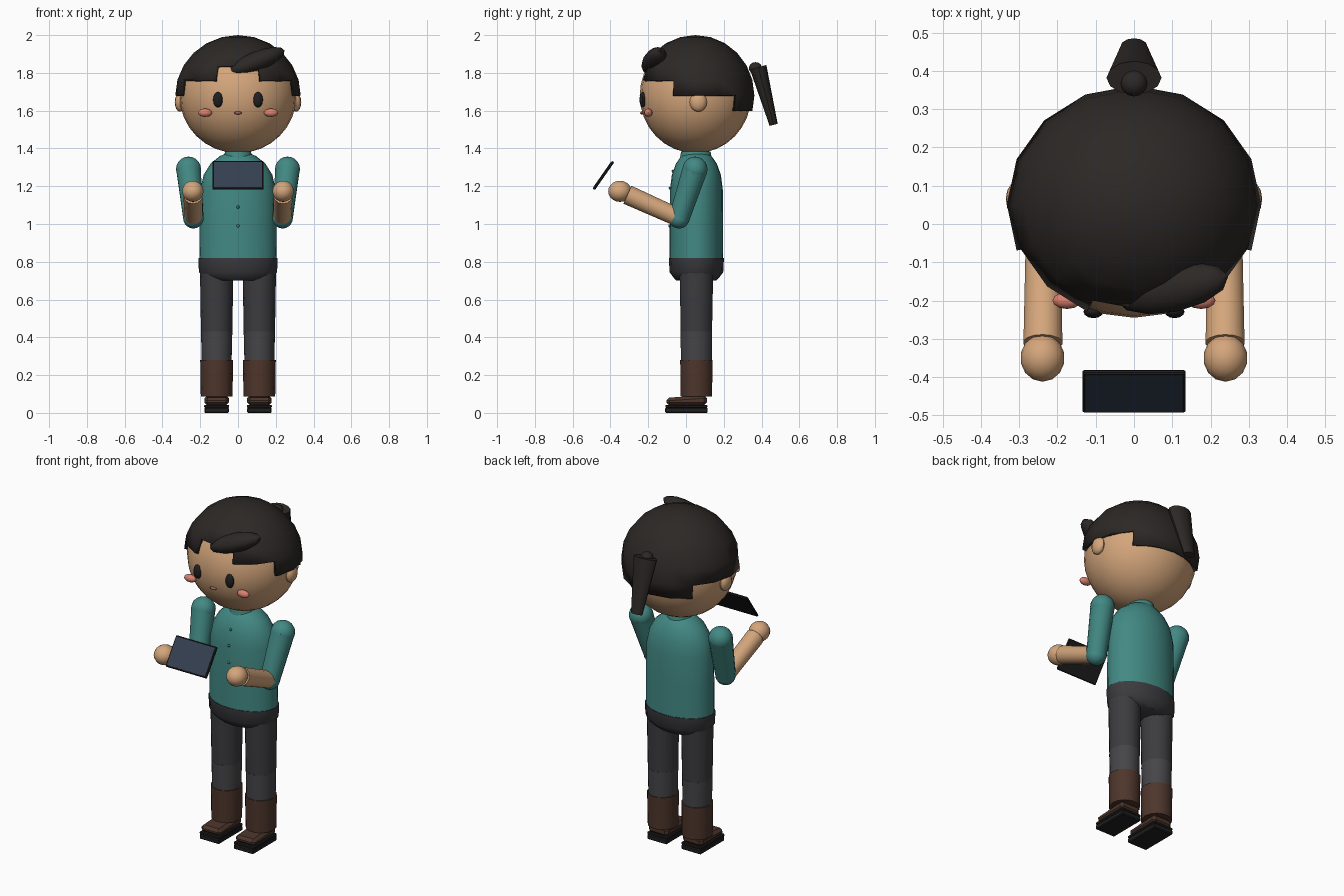
import bpy, bmesh, math
from mathutils import Vector, Matrix

if "Cube" in bpy.data.objects:
    bpy.data.objects.remove(bpy.data.objects["Cube"])


def mat(name, rgb):
    m = bpy.data.materials.new(name)
    m.diffuse_color = (*rgb, 1)
    m.use_nodes = True
    m.node_tree.nodes["Principled BSDF"].inputs["Base Color"].default_value = m.diffuse_color
    return m


SKIN = mat("skin", (0.66, 0.38, 0.20))
HAIR = mat("hair", (0.025, 0.021, 0.019))
TEAL = mat("teal", (0.055, 0.25, 0.23))
PANTS = mat("trousers", (0.045, 0.045, 0.05))
KNEE = mat("knee", (0.06, 0.06, 0.065))
BOOT = mat("boot_leather", (0.075, 0.036, 0.024))
DARK = mat("dark", (0.014, 0.014, 0.015))
BLUSH = mat("blush", (0.70, 0.22, 0.16))
LIPS = mat("lips", (0.35, 0.12, 0.08))
GLASS = mat("screen_glass", (0.035, 0.05, 0.08))


def finish(name, bm, material, angle=40):
    bmesh.ops.recalc_face_normals(bm, faces=bm.faces)
    me = bpy.data.meshes.new(name)
    bm.to_mesh(me)
    bm.free()
    ob = bpy.data.objects.new(name, me)
    bpy.context.collection.objects.link(ob)
    me.materials.append(material)
    bpy.ops.object.select_all(action='DESELECT')
    ob.select_set(True)
    bpy.context.view_layer.objects.active = ob
    if angle:
        bpy.ops.object.shade_smooth_by_angle(angle=math.radians(angle))
    return ob


def ball(name, loc, radii, material, seg=16, rings=10, rot=Matrix()):
    bm = bmesh.new()
    bmesh.ops.create_uvsphere(bm, u_segments=seg, v_segments=rings, radius=1)
    bm.transform(Matrix.Translation(loc) @ rot @ Matrix.Diagonal((*radii, 1)))
    return finish(name, bm, material)


def tube(name, a, b, ra, rb, material, seg=14, squash=(1, 1)):
    """Tapered round bar from point a to point b."""
    a, b = Vector(a), Vector(b)
    d = b - a
    bm = bmesh.new()
    bmesh.ops.create_cone(bm, cap_ends=True, segments=seg, radius1=ra, radius2=rb, depth=d.length)
    # keep the local x axis level so squash works along world x
    z = d.normalized()
    x = Vector((0, 1, 0)).cross(z) if abs(z.y) < 0.1 else Vector((1, 0, 0))
    x = (x - z * x.dot(z)).normalized()
    y = z.cross(x)
    rot = Matrix((x, y, z)).transposed().to_4x4()
    bm.transform(Matrix.Translation((a + b) / 2) @ rot @ Matrix.Diagonal((*squash, 1, 1)))
    return finish(name, bm, material)


def loft(name, rings, cx, cy, material, seg=20):
    """Stack of ellipses (z, rx, ry), capped at both ends."""
    bm = bmesh.new()
    prev = None
    for i, (z, rx, ry) in enumerate(rings):
        loop = [bm.verts.new((cx + rx * math.cos(t), cy + ry * math.sin(t), z))
                for t in (2 * math.pi * k / seg for k in range(seg))]
        if prev:
            for k in range(seg):
                bm.faces.new((prev[k], prev[k - 1], loop[k - 1], loop[k]))
        if i in (0, len(rings) - 1):
            bm.faces.new(loop)
        prev = loop
    return finish(name, bm, material)


def box(name, loc, size, material, rot=Matrix(), bevel=0.0):
    bm = bmesh.new()
    bmesh.ops.create_cube(bm, size=1)
    bm.transform(Matrix.Diagonal((*size, 1)))
    if bevel:
        bmesh.ops.bevel(bm, geom=bm.edges[:], offset=bevel, segments=1, affect='EDGES')
    bm.transform(Matrix.Translation(loc) @ rot)
    return finish(name, bm, material, 0)


# Head and face
ball("head", (0, 0.05, 1.68), (0.31, 0.295, 0.305), SKIN, 24, 16)
ball("mouth", (0, -0.233, 1.588), (0.022, 0.01, 0.008), LIPS, 10, 6)

# Hair cap: sphere with stepped fringe made by deleting faces
bm = bmesh.new()
bmesh.ops.create_uvsphere(bm, u_segments=16, v_segments=12, radius=1)
doomed = []
for f in bm.faces:
    c = f.calc_center_median()
    phi = math.degrees(math.atan2(abs(c.x), -c.y))
    row = 2 if phi < 22.5 else 1 if phi < 67.5 else 0 if phi < 135 else -1
    if c.z < math.sin(math.radians(15 * row)):
        doomed.append(f)
bmesh.ops.delete(bm, geom=doomed, context='FACES')
bm.transform(Matrix.Translation((0, 0.05, 1.68)) @ Matrix.Diagonal((0.332, 0.312, 0.32, 1)))
hair = finish("hair_cap", bm, HAIR)
shell = hair.modifiers.new("thickness", 'SOLIDIFY')
shell.thickness = 0.022
shell.offset = -1

# Forelock and ponytail
tilt = Matrix.Rotation(math.radians(12), 4, 'Z') @ Matrix.Rotation(math.radians(-21), 4, 'Y')
ball("forelock", (0.1, -0.168, 1.862), (0.16, 0.062, 0.052), HAIR, 12, 8, tilt)
ball("hair_tie", (0, 0.368, 1.825), (0.035, 0.035, 0.032), HAIR, 12, 8)
tube("ponytail", (0, 0.382, 1.83), (0, 0.464, 1.525), 0.045, 0.022, HAIR, 12, (1.6, 1))

# Shirt, collar, hips
loft("shirt", [(0.79, 0.205, 0.142), (1.0, 0.203, 0.141), (1.18, 0.2, 0.14), (1.26, 0.182, 0.13),
               (1.32, 0.145, 0.108), (1.36, 0.095, 0.08), (1.375, 0.06, 0.06)], 0, 0.055, TEAL, 24)
loft("collar", [(1.34, 0.08, 0.085), (1.385, 0.068, 0.078)], 0, 0.052, TEAL)
tube("neck", (0, 0.05, 1.33), (0, 0.05, 1.42), 0.06, 0.06, SKIN)
loft("hips", [(0.70, 0.15, 0.105), (0.715, 0.18, 0.12), (0.745, 0.207, 0.142), (0.82, 0.21, 0.146)],
     0, 0.055, PANTS, 16)
for i, (z, y) in enumerate([(0.99, -0.088), (1.09, -0.087), (1.19, -0.086), (1.28, -0.07)]):
    ball(f"button_{i}", (0, y, z), (0.008, 0.006, 0.008), TEAL, 8, 6)

for s, side in ((-1, "left"), (1, "right")):
    # Face details
    ball(f"eye_{side}", (s * 0.106, -0.229, 1.658), (0.026, 0.017, 0.041), DARK, 12, 8)
    ball(f"cheek_{side}", (s * 0.175, -0.2, 1.589), (0.038, 0.022, 0.022), BLUSH, 12, 8)
    ball(f"ear_{side}", (s * 0.307, 0.065, 1.645), (0.028, 0.046, 0.051), SKIN, 12, 8)

    # Arms
    shoulder, elbow = (s * 0.262, 0.048, 1.29), (s * 0.236, -0.036, 1.032)
    wrist, hand = (s * 0.238, -0.31, 1.155), (s * 0.239, -0.35, 1.173)
    ball(f"shoulder_{side}", shoulder, (0.068, 0.066, 0.067), TEAL, 14, 10)
    tube(f"sleeve_{side}", shoulder, elbow, 0.066, 0.055, TEAL)
    ball(f"elbow_{side}", elbow, (0.056, 0.056, 0.056), TEAL, 14, 10)
    tube(f"forearm_{side}", elbow, wrist, 0.048, 0.052, SKIN)
    ball(f"hand_{side}", hand, (0.058, 0.062, 0.056), SKIN, 14, 10)

    # Legs and boots
    x = s * 0.113
    loft(f"thigh_{side}", [(0.43, 0.083, 0.085), (0.74, 0.088, 0.091)], x, 0.055, PANTS, 14)
    loft(f"knee_{side}", [(0.27, 0.079, 0.084), (0.43, 0.083, 0.086)], x, 0.055, KNEE, 14)
    loft(f"boot_shaft_{side}", [(0.088, 0.084, 0.085), (0.28, 0.087, 0.088)], x, 0.055, BOOT, 14)
    foot = box(f"boot_foot_{side}", (x, 0.003, 0.066), (0.13, 0.215, 0.054), BOOT, bevel=0.016)
    for v in foot.data.vertices:  # slope the toe cap
        if v.co.y < -0.08 and v.co.z > 0.06:
            v.co.z -= 0.012
    box(f"welt_{side}", (x, 0.002, 0.035), (0.132, 0.222, 0.016), DARK, bevel=0.004)
    box(f"sole_{side}", (x, 0.002, 0.014), (0.13, 0.226, 0.028), DARK, bevel=0.005)

# Tablet held in front
lean = Matrix.Rotation(math.radians(55), 4, 'X')
box("tablet", (0, -0.437, 1.257), (0.27, 0.18, 0.014), DARK, lean, 0.004)
box("tablet_screen", (0, -0.4431, 1.2613), (0.254, 0.162, 0.003), GLASS, lean)
